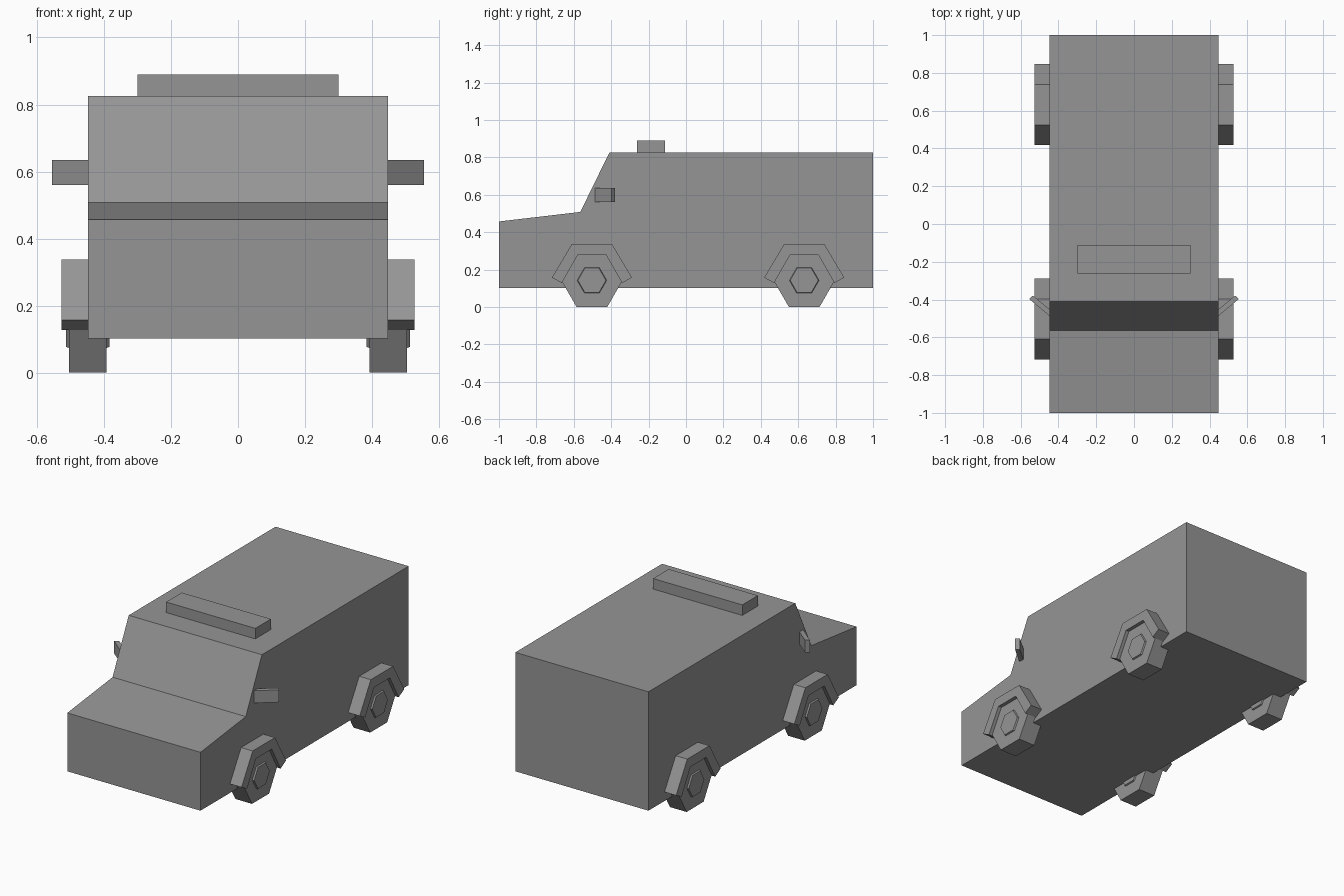
import bpy, bmesh, math

if "Cube" in bpy.data.objects:
    bpy.data.objects.remove(bpy.data.objects["Cube"])

grey = bpy.data.materials.new("plain grey")
grey.diffuse_color = (0.3, 0.3, 0.3, 1)
grey.use_nodes = True
grey.node_tree.nodes["Principled BSDF"].inputs["Base Color"].default_value = grey.diffuse_color


def prism(name, lower, upper):
    """Solid between two matching outlines of 3D points."""
    bm = bmesh.new()
    a = [bm.verts.new(p) for p in lower]
    b = [bm.verts.new(p) for p in upper]
    bm.faces.new(a)
    bm.faces.new(b)
    n = len(a)
    for i in range(n):
        j = (i + 1) % n
        bm.faces.new((a[i], a[j], b[j], b[i]))
    bmesh.ops.recalc_face_normals(bm, faces=bm.faces)
    mesh = bpy.data.meshes.new(name)
    bm.to_mesh(mesh)
    bm.free()
    mesh.materials.append(grey)
    ob = bpy.data.objects.new(name, mesh)
    bpy.context.collection.objects.link(ob)
    return ob


def side_prism(name, profile, x0, x1):
    """Side profile of (y, z) points extruded along x."""
    return prism(name, [(x0, y, z) for y, z in profile],
                 [(x1, y, z) for y, z in profile])


def plan_prism(name, outline, z0, z1):
    """Plan outline of (x, y) points extruded upwards."""
    return prism(name, [(x, y, z0) for x, y in outline],
                 [(x, y, z1) for x, y in outline])


def hexagon(y, z, r):
    return [(y + r * math.cos(math.radians(60 * i)),
             z + r * math.sin(math.radians(60 * i))) for i in range(6)]


# Van body with sloped bonnet and windscreen
side_prism("body", [(-1, .102), (-1, .457), (-.565, .508), (-.41, .825),
                    (1, .825), (1, .102)], -.448, .448)

# Roof light bar
plan_prism("roof_bar", [(-.3, -.262), (.3, -.262), (.3, -.112), (-.3, -.112)],
           .82, .889)

WHEEL_Z = .142
for side, s in (("right", 1), ("left", -1)):
    # Angled mirror plate
    plan_prism(side + "_mirror", [(s * x, y) for x, y in
               ((.43, -.501), (.555, -.397), (.535, -.379), (.43, -.466))],
               .56, .635)

    for end, y in (("front", -.503), ("rear", .632)):
        tag = f"{end}_{side}_"
        # Six-sided tyre
        side_prism(tag + "wheel", hexagon(y, WHEEL_Z, .164), s * .392, s * .504)
        # Slightly tapered hub standing out of both wheel faces
        for part, x0, x1 in (("outer_hub", .5, .513), ("inner_hub", .396, .384)):
            prism(tag + part,
                  [(s * x0, *p) for p in hexagon(y, WHEEL_Z, .081)],
                  [(s * x1, *p) for p in hexagon(y, WHEEL_Z, .075)])
        # Three-segment wheel arch
        arch = [(-.214, .157), (-.107, .337), (.107, .337), (.214, .157),
                (.161, .128), (.076, .278), (-.076, .278), (-.161, .128)]
        side_prism(tag + "arch", [(y + dy, z) for dy, z in arch],
                   s * .44, s * .526)
